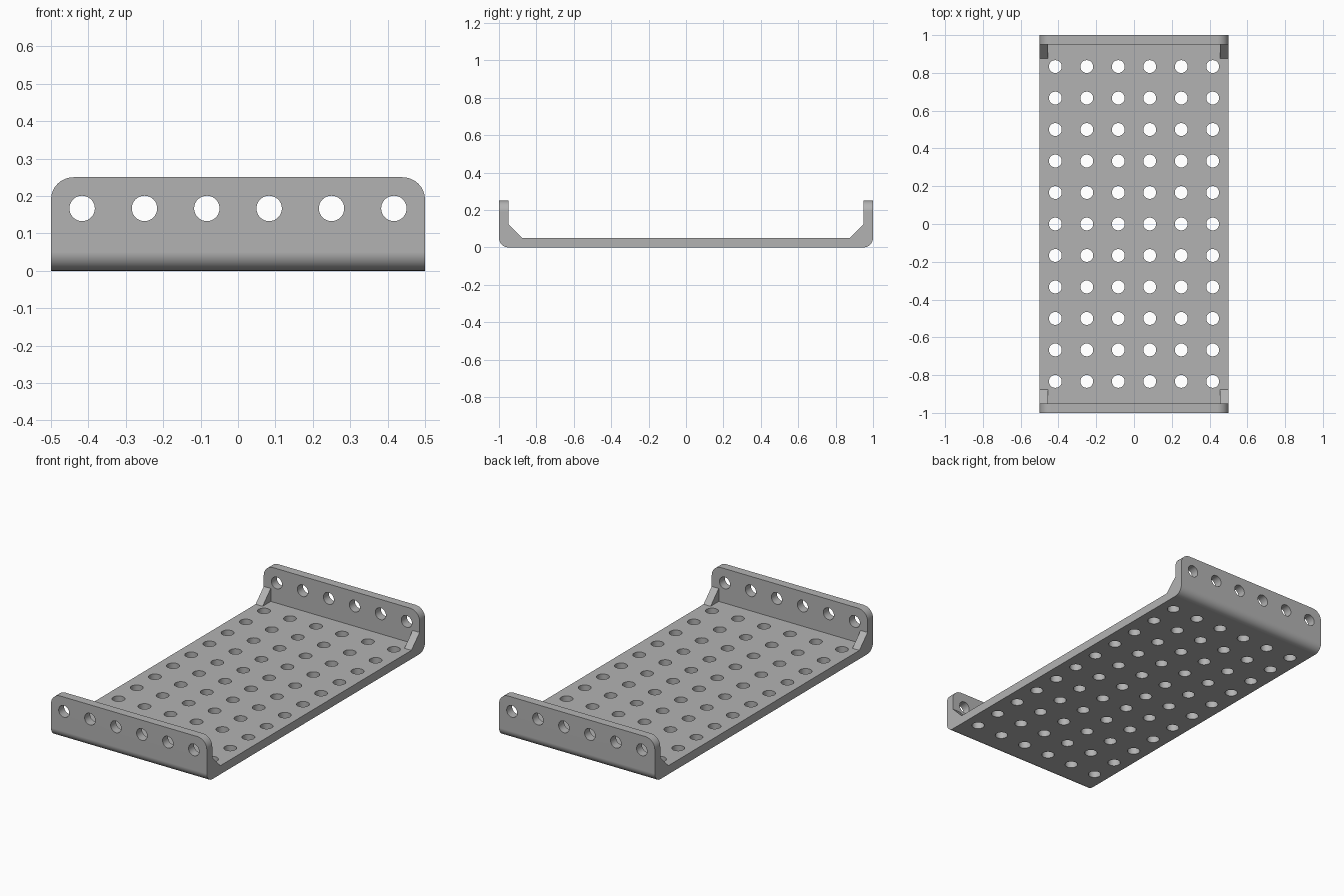
import bpy, bmesh, math
from mathutils import Matrix

W, L, H = 0.5, 1.0, 0.25      # half width, half length, height
T = 0.05                      # sheet thickness
PITCH, R = 1 / 6, 0.034       # hole spacing and radius

cube = bpy.data.objects.get("Cube")
if cube:
    bpy.data.objects.remove(cube)

grey = bpy.data.materials.new("plain grey")
grey.use_nodes = True
COLOUR = (0.45, 0.45, 0.45, 1)
grey.diffuse_color = COLOUR
grey.node_tree.nodes["Principled BSDF"].inputs["Base Color"].default_value = COLOUR


def make_object(name, bm):
    bmesh.ops.recalc_face_normals(bm, faces=bm.faces)
    mesh = bpy.data.meshes.new(name)
    bm.to_mesh(mesh)
    bm.free()
    mesh.materials.append(grey)
    obj = bpy.data.objects.new(name, mesh)
    bpy.context.collection.objects.link(obj)
    return obj


def extrude_profile(points, x0, x1):
    """Sweep a closed (y, z) outline along x."""
    bm = bmesh.new()
    face = bm.faces.new([bm.verts.new((x0, y, z)) for y, z in points])
    geom = bmesh.ops.extrude_face_region(bm, geom=[face])["geom"]
    verts = [g for g in geom if isinstance(g, bmesh.types.BMVert)]
    bmesh.ops.translate(bm, verts=verts, vec=(x1 - x0, 0, 0))
    return bm


def round_edges(bm, test, radius, segments):
    edges = [e for e in bm.edges if test(*e.verts)]
    bmesh.ops.bevel(bm, geom=edges, offset=radius, offset_type='OFFSET',
                    segments=segments, profile=0.5, affect='EDGES')


# Channel: flat floor with two upturned ends
half = [(L, 0), (L, H), (L - T, H), (L - T, T)]
outline = half + [(-y, z) for y, z in reversed(half)]
bm = extrude_profile(outline, -W, W)
# Bends under the ends
round_edges(bm, lambda a, b: abs(a.co.x - b.co.x) > W and a.co.z < 0.01 and b.co.z < 0.01,
            T, 8)
# Upper corners of the ends
round_edges(bm, lambda a, b: a.co.z > H - 0.01 and b.co.z > H - 0.01
            and abs(a.co.x - b.co.x) < 0.01, 0.06, 8)
channel = make_object("perforated_channel", bm)

# Hole cutters: grid through the floor, one row through both ends
bm = bmesh.new()
for i in range(6):
    x = (i - 2.5) * PITCH
    places = [Matrix.Translation((x, j * PITCH, T / 2)) for j in range(-5, 6)]
    places += [Matrix.Translation((x, s * (L - T / 2), PITCH))
               @ Matrix.Rotation(math.pi / 2, 4, 'X') for s in (-1, 1)]
    for place in places:
        bmesh.ops.create_cone(bm, cap_ends=True, segments=32, radius1=R, radius2=R,
                              depth=T * 1.6, matrix=place)
cutter = make_object("hole_cutter", bm)
cutter.hide_render = True

cut = channel.modifiers.new("holes", 'BOOLEAN')
cut.operation = 'DIFFERENCE'
cut.solver = 'EXACT'
cut.object = cutter
bpy.context.view_layer.objects.active = channel
channel.select_set(True)
bpy.ops.object.modifier_apply(modifier=cut.name)
bpy.data.objects.remove(cutter)

# Smooth bends and holes, keeping flat faces flat
bpy.ops.object.select_all(action='DESELECT')
channel.select_set(True)
bpy.ops.object.shade_smooth_by_angle(angle=math.radians(30))
weighted = channel.modifiers.new("flat_faces", 'WEIGHTED_NORMAL')
weighted.keep_sharp = True

# Triangular gussets in the four inner corners
LEG, WIDE = 0.075, 0.045
for end, sy in (("front", -1), ("back", 1)):
    for side, sx in (("left", 1), ("right", -1)):
        y = L - T
        tri = [(sy * y, T), (sy * (y - LEG), T), (sy * y, T + LEG)]
        make_object(f"{end}_{side}_gusset", extrude_profile(tri, sx * W, sx * (W - WIDE)))
